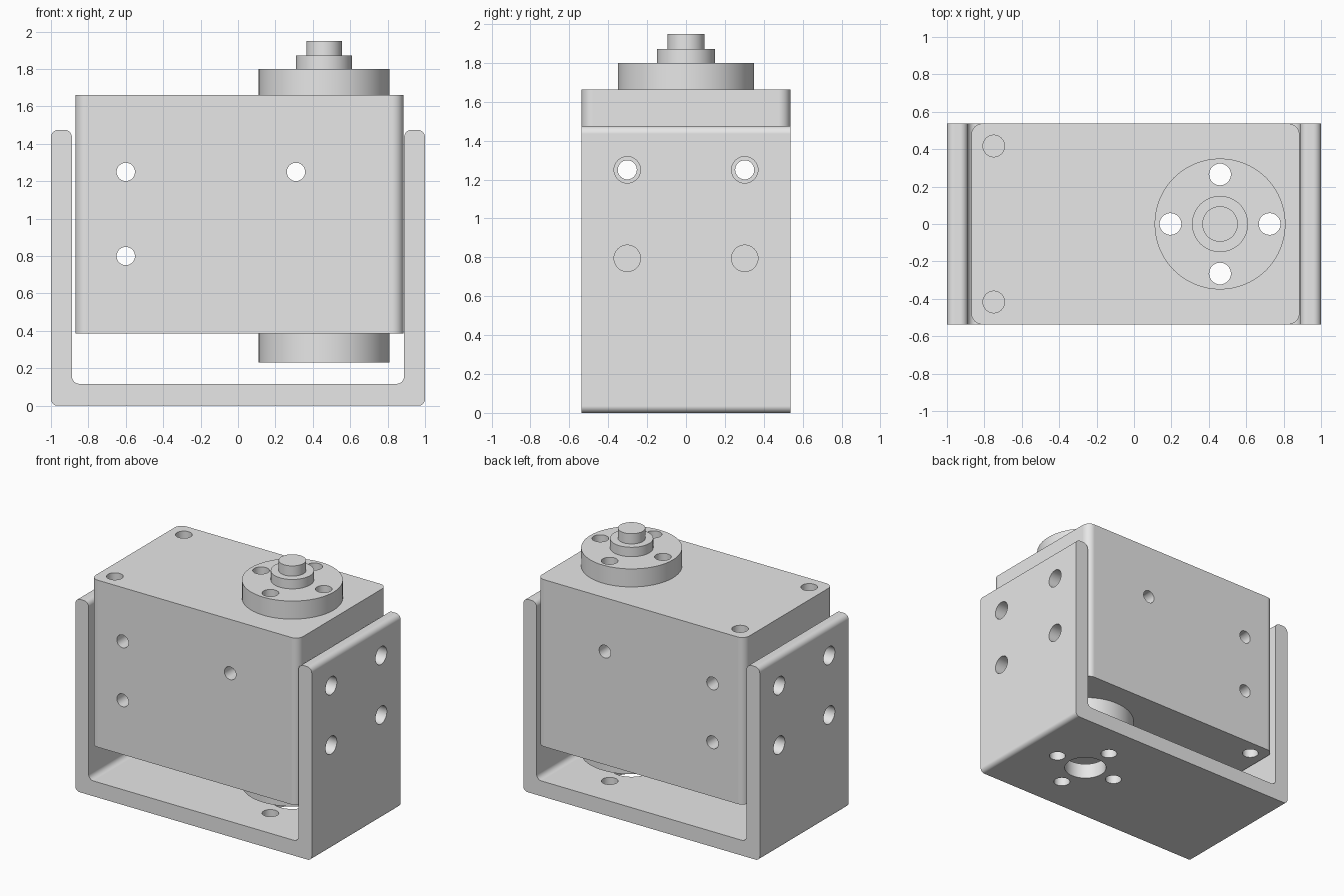
import bpy, bmesh, math
from mathutils import Vector

old = bpy.data.objects.get("Cube")
if old:
    bpy.data.objects.remove(old, do_unlink=True)

grey = bpy.data.materials.new("light grey")
grey.use_nodes = True
grey.diffuse_color = (0.8, 0.8, 0.8, 1)
grey.node_tree.nodes["Principled BSDF"].inputs["Base Color"].default_value = (0.8, 0.8, 0.8, 1)

HALF_Y = 0.537
HORN_X = 0.46
HORN_R = 0.35
SCREW_R = 0.058


def rounded(corners, segments=8):
    """Outline with each right-angled corner (x, y, radius) rounded off."""
    out = []
    for i, (x, y, r) in enumerate(corners):
        p = Vector((x, y))
        u = (Vector(corners[i - 1][:2]) - p).normalized()
        v = (Vector(corners[(i + 1) % len(corners)][:2]) - p).normalized()
        c = p + r * (u + v)
        for k in range(segments + 1):
            a = math.pi / 2 * k / segments
            out.append(c - r * (v * math.cos(a) + u * math.sin(a)))
    return out


def circle(cx, cy, r, n=64):
    return [Vector((cx + r * math.cos(math.tau * k / n), cy + r * math.sin(math.tau * k / n)))
            for k in range(n)]


def prism(name, outline, axis, low, high):
    """Extrude a flat outline along x, y or z."""
    place = {"x": lambda p, d: (d, p.x, p.y),
             "y": lambda p, d: (p.x, d, p.y),
             "z": lambda p, d: (p.x, p.y, d)}[axis]
    bm = bmesh.new()
    face = bm.faces.new([bm.verts.new(place(p, low)) for p in outline])
    top = bmesh.ops.extrude_face_region(bm, geom=[face])["geom"]
    shift = Vector(place(Vector((0, 0)), high - low))
    bmesh.ops.translate(bm, vec=shift, verts=[g for g in top if isinstance(g, bmesh.types.BMVert)])
    bmesh.ops.recalc_face_normals(bm, faces=bm.faces)
    mesh = bpy.data.meshes.new(name)
    bm.to_mesh(mesh)
    bm.free()
    mesh.materials.append(grey)
    obj = bpy.data.objects.new(name, mesh)
    bpy.context.collection.objects.link(obj)
    return obj


def finish(obj, holes=()):
    """Drill holes given as (axis, u, v, radius), then shade."""
    bpy.ops.object.select_all(action="DESELECT")
    obj.select_set(True)
    bpy.context.view_layer.objects.active = obj
    for axis, u, v, r in holes:
        drill = prism("drill", circle(u, v, r, 40), axis, -3, 3)
        drill.hide_render = True
        mod = obj.modifiers.new("hole", "BOOLEAN")
        mod.operation = "DIFFERENCE"
        mod.solver = "EXACT"
        mod.object = drill
        bpy.ops.object.modifier_apply(modifier=mod.name)
        bpy.data.objects.remove(drill, do_unlink=True)
    bpy.ops.object.shade_smooth_by_angle(angle=math.radians(30))
    mod = obj.modifiers.new("even shading", "WEIGHTED_NORMAL")
    mod.keep_sharp = True


# Hole patterns
horn_holes = [("z", HORN_X + dx, dy, SCREW_R)
              for dx, dy in ((0.265, 0), (-0.265, 0), (0, 0.265), (0, -0.265))]
corner_holes = [("z", -0.75, y, SCREW_R) for y in (-0.417, 0.417)]
side_holes = [("y", x, z, 0.049) for x, z in ((-0.6, 1.25), (-0.6, 0.8), (0.31, 1.25))]
cross_holes = [("x", y, 1.25, 0.049) for y in (-0.302, 0.302)]
wall_holes = [("x", y, z, 0.068) for y in (-0.302, 0.302) for z in (0.795, 1.25)]

# Motor body
body = prism("motor_body", rounded([(-0.87, -HALF_Y, 0.06), (0.885, -HALF_Y, 0.06),
                                    (0.885, HALF_Y, 0.06), (-0.87, HALF_Y, 0.06)]),
             "z", 0.385, 1.662)
finish(body, horn_holes + corner_holes + side_holes + cross_holes)

# Horn discs above and below
for name, low, high in (("upper_horn", 1.65, 1.8), ("lower_horn", 0.23, 0.395)):
    finish(prism(name, circle(HORN_X, 0, HORN_R), "z", low, high), horn_holes)

# Stepped shaft
finish(prism("shaft_collar", circle(HORN_X, 0, 0.15), "z", 1.79, 1.872))
finish(prism("shaft_tip", circle(HORN_X, 0, 0.095), "z", 1.86, 1.95))

# U-shaped bracket
bracket = prism("bracket", rounded([(-1, 0, 0.035), (1, 0, 0.035),
                                    (1, 1.475, 0.04), (0.888, 1.475, 0.04),
                                    (0.888, 0.117, 0.04), (-0.888, 0.117, 0.04),
                                    (-0.888, 1.475, 0.04), (-1, 1.475, 0.04)]),
                "y", -HALF_Y, HALF_Y)
finish(bracket, horn_holes + [("z", HORN_X, 0, 0.15)] + wall_holes)
